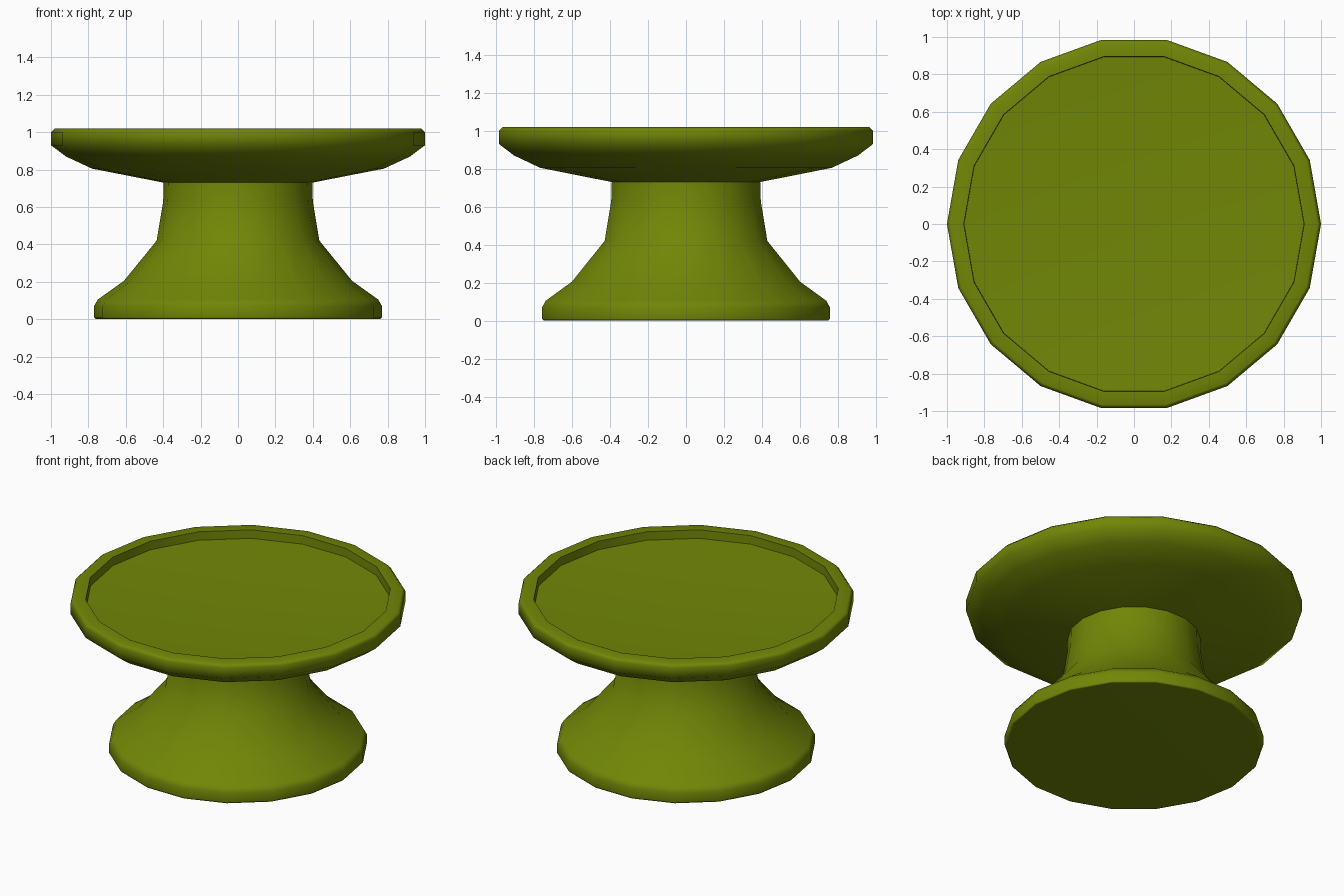
import bpy, bmesh, math

if "Cube" in bpy.data.objects:
    bpy.data.objects.remove(bpy.data.objects["Cube"])

SIDES = 18


def lathe(name, profile, material):
    """Revolve an (radius, z) profile around z; zero radius ends become poles."""
    bm = bmesh.new()
    rings = []
    for r, z in profile:
        if r == 0:
            rings.append([bm.verts.new((0, 0, z))])
        else:
            rings.append([bm.verts.new((r * math.cos(2 * math.pi * i / SIDES),
                                        r * math.sin(2 * math.pi * i / SIDES), z))
                          for i in range(SIDES)])
    for a, b in zip(rings, rings[1:]):
        for i in range(SIDES):
            j = (i + 1) % SIDES
            if len(a) == 1:
                bm.faces.new((a[0], b[j], b[i]))
            elif len(b) == 1:
                bm.faces.new((a[i], a[j], b[0]))
            else:
                bm.faces.new((a[i], a[j], b[j], b[i]))
    bmesh.ops.recalc_face_normals(bm, faces=bm.faces)
    mesh = bpy.data.meshes.new(name)
    bm.to_mesh(mesh)
    bm.free()
    mesh.materials.append(material)
    obj = bpy.data.objects.new(name, mesh)
    bpy.context.collection.objects.link(obj)
    bpy.ops.object.select_all(action='DESELECT')
    obj.select_set(True)
    bpy.context.view_layer.objects.active = obj
    bpy.ops.object.shade_smooth_by_angle(angle=math.radians(65))
    # Weighted normals keep the broad faces evenly shaded
    obj.modifiers.new("weighted_normals", 'WEIGHTED_NORMAL').keep_sharp = True
    return obj


olive = bpy.data.materials.new("olive_glaze")
olive.diffuse_color = (0.165, 0.24, 0.002, 1)
olive.use_nodes = True
olive.node_tree.nodes["Principled BSDF"].inputs["Base Color"].default_value = olive.diffuse_color

# Foot, flared stem, dish underside, rim and shallow dished top in one profile
lathe("pedestal_dish", [
    (0, 0), (0.76, 0), (0.77, 0.01), (0.77, 0.07), (0.75, 0.105),
    (0.61, 0.205), (0.435, 0.42), (0.40, 0.63), (0.397, 0.73),
    (0.78, 0.805), (0.92, 0.87), (1.0, 0.93), (1.0, 1.0), (0.98, 1.02),
    (0.91, 1.02), (0.908, 0.965), (0, 0.92),
], olive)
